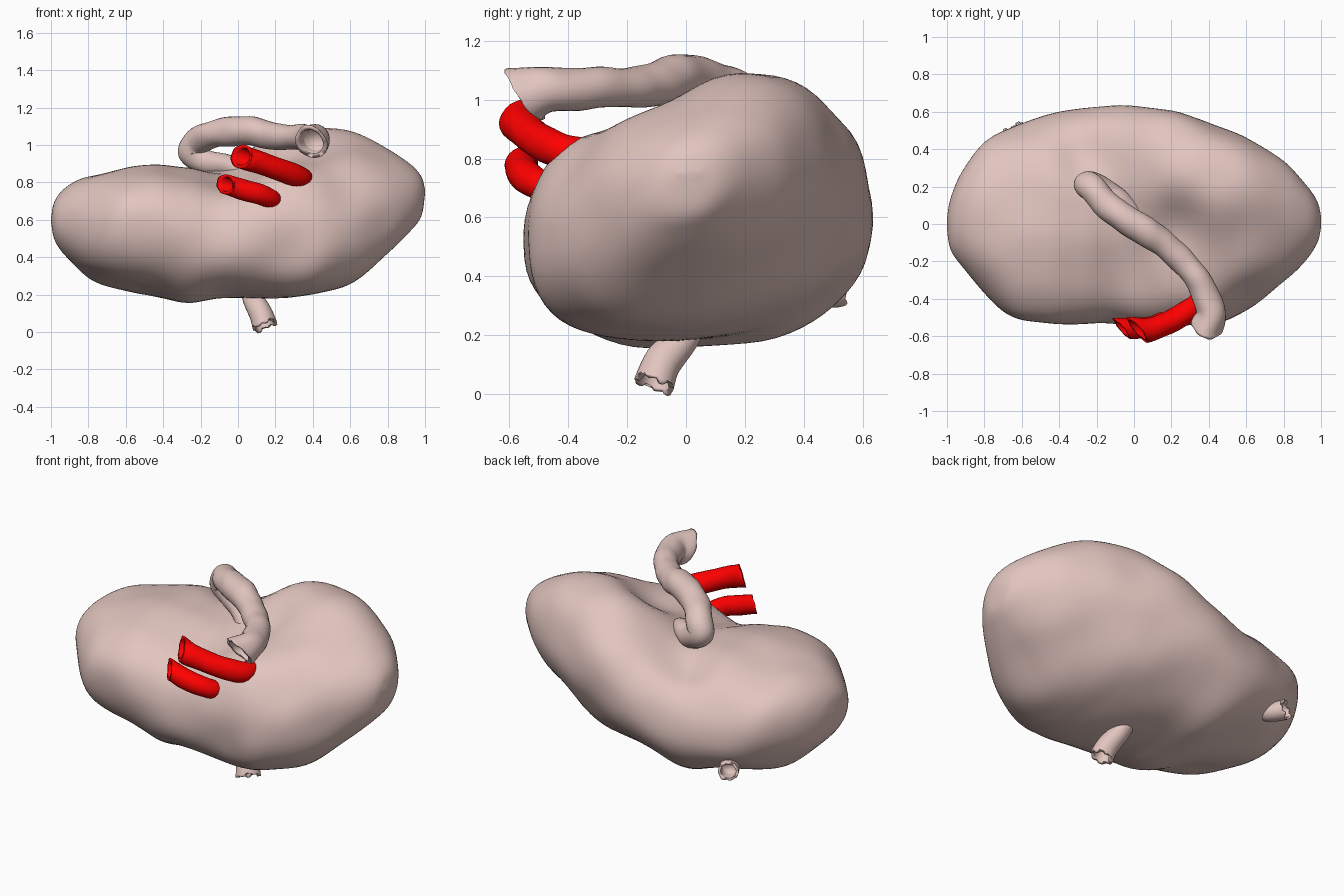
import bpy, bmesh, math
from mathutils import Vector, noise

if "Cube" in bpy.data.objects:
    bpy.data.objects.remove(bpy.data.objects["Cube"])


def spline(rows, steps):
    """Catmull-Rom resampling of rows of numbers."""
    out = []
    n = len(rows)
    for i in range(n - 1):
        p = [rows[max(0, min(n - 1, i + j))] for j in (-1, 0, 1, 2)]
        for s in range(steps):
            t = s / steps
            out.append([0.5 * (2 * b + (c - a) * t + (2 * a - 5 * b + 4 * c - d) * t * t
                        + (3 * b - a - 3 * c + d) * t ** 3) for a, b, c, d in zip(*p)])
    out.append(list(rows[-1]))
    return out


def loft(name, rings, mat):
    """Skin a list of closed rings and cap both ends."""
    bm = bmesh.new()
    vs = [[bm.verts.new(p) for p in r] for r in rings]
    n = len(rings[0])
    for a, b in zip(vs, vs[1:]):
        for i in range(n):
            j = (i + 1) % n
            bm.faces.new((a[i], a[j], b[j], b[i]))
    bm.faces.new(vs[0])
    bm.faces.new(vs[-1])
    bmesh.ops.recalc_face_normals(bm, faces=bm.faces)
    me = bpy.data.meshes.new(name)
    bm.to_mesh(me)
    bm.free()
    ob = bpy.data.objects.new(name, me)
    bpy.context.collection.objects.link(ob)
    me.materials.append(mat)
    for f in me.polygons:
        f.use_smooth = True
    return ob


def vessel(name, path, mat, ragged=0.002, cut=(0, 0, 0), sides=24):
    """Tube along (x, y, z, radius) points; first end hollow, slanted by cut."""
    pts = spline(path, 8)
    pos = [Vector(p[:3]) for p in pts]
    cut = Vector(cut)
    side = None
    outer, inner = [], []
    for i, p in enumerate(pts):
        t = (pos[min(i + 1, len(pos) - 1)] - pos[max(i - 1, 0)]).normalized()
        if side is None:
            side = t.orthogonal()
        side = (side - t * side.dot(t)).normalized()
        up = t.cross(side)

        def ring(r):
            res = []
            for k in range(sides):
                a = 2 * math.pi * k / sides
                d = side * math.cos(a) + up * math.sin(a)
                q = pos[i] + d * r * (1 + 0.12 * noise.noise((pos[i] + d * r) * 9))
                q += t * (q - pos[i]).dot(cut) * max(0, 1 - i / 8)
                if i == 0:
                    q += t * ragged * (math.sin(3 * a) + math.sin(7 * a + 1))
                res.append(q)
            return res
        outer.append(ring(p[3]))
        if i < 8:
            inner.append(ring(p[3] * 0.75))
    return loft(name, inner[::-1] + outer, mat)


def material(name, rgb):
    m = bpy.data.materials.new(name)
    m.diffuse_color = (*rgb, 1)
    m.use_nodes = True
    m.node_tree.nodes["Principled BSDF"].inputs["Base Color"].default_value = m.diffuse_color
    return m


tissue = material("tissue_pink", (.76, .56, .52))
red = material("artery_red", (1, 0, 0))

# Organ body: x, top, bottom, front y, back y, tilt of the section
sections = [
    (-1.0, .61, .59, -.03, .03, 0), (-.98, .70, .49, -.14, .14, 0),
    (-.92, .77, .40, -.23, .28, 0), (-.80, .83, .30, -.36, .43, 0),
    (-.65, .87, .24, -.485, .52, -.01), (-.45, .90, .20, -.525, .575, -.01),
    (-.27, .89, .16, -.535, .62, .02), (-.08, .91, .18, -.54, .645, .06),
    (.15, 1.03, .17, -.545, .61, .09), (.30, 1.09, .175, -.545, .575, .11),
    (.45, 1.10, .20, -.53, .52, .12), (.62, 1.07, .27, -.44, .44, .12),
    (.80, .99, .42, -.31, .33, .09), (.92, .90, .54, -.19, .21, .05),
    (.98, .83, .62, -.10, .12, .02), (1.0, .76, .74, -.02, .04, 0)]
# Hollows on the upper side: x, y, spread, depth
dents = [(.42, -.16, .24, .09), (.20, -.03, .16, .10), (-.28, .36, .14, .05),
         (.05, -.25, .18, .07), (-.08, .06, .16, .04)]
rings = []
for x, zt, zb, y0, y1, k in spline(sections, 6):
    h = (zt - zb) / 2
    k = min(k, h * .6)
    rz = math.sqrt(max(h * h - k * k, 1e-6))
    ring = []
    for i in range(72):
        a = 2 * math.pi * i / 72
        c, s = math.cos(a), math.sin(a)
        y = (y0 + y1) / 2 + (y1 - y0) / 2 * math.copysign(abs(c) ** .93, c)
        z = (zt + zb) / 2 + k * c + rz * math.copysign(abs(s) ** .93, s)
        if s > 0:
            for dx, dy, w, d in dents:
                z -= d * min(1, s * 2) * math.exp(-((x - dx) ** 2 + (y - dy) ** 2) / (w * w))
        bump = .025 * noise.noise(Vector((x, y, z)) * 3.5) * min(1, (1 - abs(x)) * 5)
        ring.append((x, y + bump * c, z + bump * s))
    rings.append(ring)
loft("organ_body", rings, tissue)

# Large looping vein over the hollow
vessel("looping_vein", [
    (.39, -.55, 1.02, .09), (.41, -.46, 1.03, .078), (.34, -.30, 1.04, .07),
    (.20, -.14, 1.045, .07), (.05, -.03, 1.075, .08), (-.12, .08, 1.06, .074),
    (-.215, .18, 1.02, .072), (-.245, .21, .96, .072), (-.17, .19, .91, .064),
    (-.06, .11, .89, .056), (.03, .03, .85, .05), (.10, -.03, .74, .05)],
    tissue, .003, (0, 0, -.55))

# Two red arteries at the front
vessel("upper_artery", [
    (.02, -.565, .94, .068), (.10, -.56, .91, .062), (.22, -.51, .87, .06),
    (.335, -.42, .825, .058), (.31, -.28, .82, .045), (.17, -.12, .81, .04),
    (.08, -.02, .78, .035)], red, .002, (0, -.8, 0))
vessel("lower_artery", [
    (-.065, -.56, .79, .056), (.02, -.56, .765, .055), (.12, -.54, .735, .055),
    (.185, -.48, .705, .052), (.20, -.38, .68, .04)], red, .002, (0, -.9, 0))

# Outlet duct below and small stub at the back
vessel("outlet_duct", [
    (.145, -.105, .035, .07), (.12, -.08, .10, .066), (.08, -.02, .18, .056),
    (.05, .05, .28, .05)], tissue, .008)
vessel("back_stub", [
    (-.645, .52, .35, .056), (-.61, .45, .35, .054), (-.56, .37, .375, .05),
    (-.50, .28, .43, .04)], tissue, .008)
